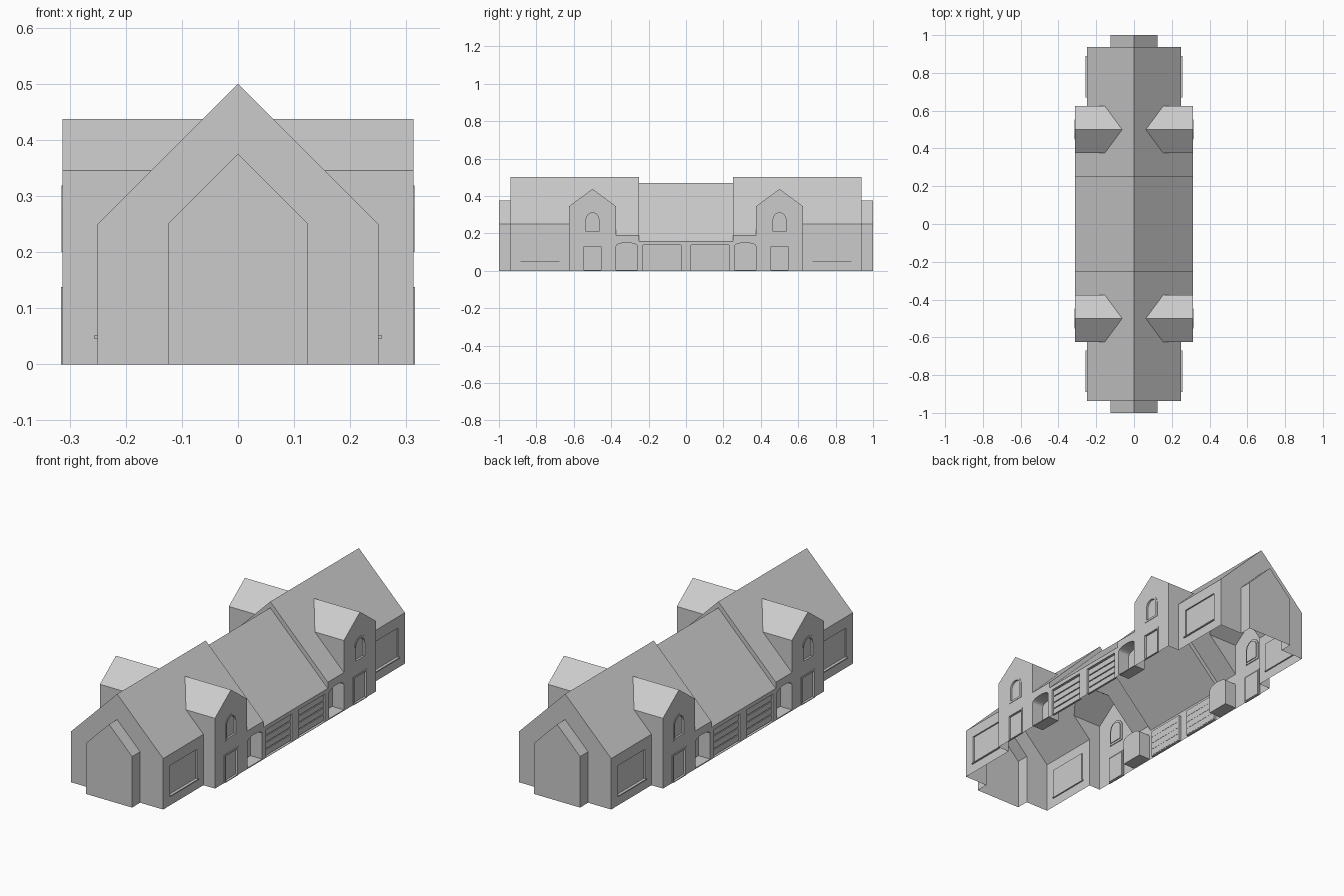
import bpy, bmesh, math

if "Cube" in bpy.data.objects:
    bpy.data.objects.remove(bpy.data.objects["Cube"])


def new_object(name, verts, faces):
    me = bpy.data.meshes.new(name)
    me.from_pydata(verts, [], faces)
    bm = bmesh.new()
    bm.from_mesh(me)
    bmesh.ops.recalc_face_normals(bm, faces=bm.faces)
    bm.to_mesh(me)
    bm.free()
    ob = bpy.data.objects.new(name, me)
    bpy.context.collection.objects.link(ob)
    return ob


def place(axis, d, a, z):
    return (d, a, z) if axis == 'x' else (a, d, z)


def prism(name, outline, axis, d0, d1):
    """Extrude an outline (across, z) along the x or y axis."""
    n = len(outline)
    verts = [place(axis, d, a, z) for d in (d0, d1) for a, z in outline]
    faces = [list(range(n)), list(range(n, 2 * n))]
    faces += [[i, (i + 1) % n, n + (i + 1) % n, n + i] for i in range(n)]
    return new_object(name, verts, faces)


def frame(name, outer, inner, d0, d1):
    """Closed ring between two outlines, facing along x."""
    n = len(outer)
    loops = [(outer, d0), (outer, d1), (inner, d1), (inner, d0)]
    verts = [(d, a, z) for o, d in loops for a, z in o]
    faces = []
    for k in range(4):
        for i in range(n):
            j, m = (i + 1) % n, (k + 1) % 4
            faces.append([k * n + i, k * n + j, m * n + j, m * n + i])
    return new_object(name, verts, faces)


def gable(c, half, eave, ridge):
    return [(c - half, 0), (c + half, 0), (c + half, eave), (c, ridge), (c - half, eave)]


def rect(a0, a1, z0, z1):
    return [(a0, z0), (a1, z0), (a1, z1), (a0, z1)]


def arch(c, half, z0, spring, top, n=10):
    pts = [(c - half, z0), (c + half, z0)]
    for i in range(n + 1):
        t = math.pi * i / n
        pts.append((c + half * math.cos(t), spring + (top - spring) * math.sin(t)))
    return pts


def combine(base, other, operation):
    mod = base.modifiers.new("join", 'BOOLEAN')
    mod.operation = operation
    mod.solver = 'EXACT'
    mod.object = other
    bpy.context.view_layer.objects.active = base
    bpy.ops.object.modifier_apply(modifier=mod.name)
    bpy.data.objects.remove(other)


W = 0.3125

# Building shell: low middle, two tall wings, cross gables, end bays
shell = prism("building_shell", gable(0, W, 0.1575, 0.47), 'y', -0.3, 0.3)
for s in (-1, 1):
    lo, hi = sorted((s * 0.25, s * 0.4))
    combine(shell, prism("porch_bay", gable(0, W, 0.1875, 0.5), 'y', lo, hi), 'UNION')
    lo, hi = sorted((s * 0.35, s * 0.9375))
    combine(shell, prism("wing", gable(0, 0.25, 0.25, 0.5), 'y', lo, hi), 'UNION')
    combine(shell, prism("cross_gable", gable(s * 0.5, 0.125, 0.345, 0.4375), 'x', -W, W), 'UNION')
    lo, hi = sorted((s * 0.85, s * 1.0))
    combine(shell, prism("end_bay", gable(0, 0.125, 0.25, 0.375), 'y', lo, hi), 'UNION')

# Openings and their trim, repeated on all four quarters
for sx in (-1, 1):
    for sy in (-1, 1):
        tag = ("right" if sx > 0 else "left") + ("_back" if sy > 0 else "_front")

        def cut(outline, d0, d1):
            combine(shell, prism("cutter", outline, 'x', sx * d0, sx * d1), 'DIFFERENCE')

        # Arched porch
        cut(arch(sy * 0.3165, 0.0575, 0.005, 0.13, 0.15), 0.25, 0.4)
        # Wide wing window with sill
        cut(rect(sy * 0.675, sy * 0.885, 0.05, 0.195), 0.243, 0.3)
        prism("window_sill_" + tag, rect(sy * 0.67, sy * 0.89, 0.046, 0.051),
              'x', sx * 0.243, sx * 0.257)
        # Small arched upper window with frame
        cut(arch(sy * 0.5, 0.034, 0.21, 0.275, 0.309), W - 0.008, 0.4)
        frame("arched_window_frame_" + tag, arch(sy * 0.5, 0.044, 0.2, 0.275, 0.319),
              arch(sy * 0.5, 0.034, 0.21, 0.275, 0.309), sx * (W - 0.004), sx * (W + 0.002))
        # Side door with frame
        cut(rect(sy * 0.5 - 0.045, sy * 0.5 + 0.045, 0.004, 0.13), W - 0.008, 0.4)
        frame("side_door_frame_" + tag, rect(sy * 0.5 - 0.053, sy * 0.5 + 0.053, 0, 0.138),
              rect(sy * 0.5 - 0.045, sy * 0.5 + 0.045, 0.004, 0.13),
              sx * (W - 0.004), sx * (W + 0.003))
        # Garage door with raised panels
        cut(rect(sy * 0.028, sy * 0.23, 0.002, 0.138), W - 0.012, 0.4)
        for i in range(4):
            z = 0.006 + i * 0.033
            prism(f"garage_panel_{tag}_{i}", rect(sy * 0.031, sy * 0.227, z, z + 0.028),
                  'x', sx * (W - 0.013), sx * (W - 0.007))

# The shell is open underneath
bm = bmesh.new()
bm.from_mesh(shell.data)
under = [f for f in bm.faces if all(abs(v.co.z) < 1e-4 for v in f.verts)]
bmesh.ops.delete(bm, geom=under, context='FACES')
bm.to_mesh(shell.data)
bm.free()
